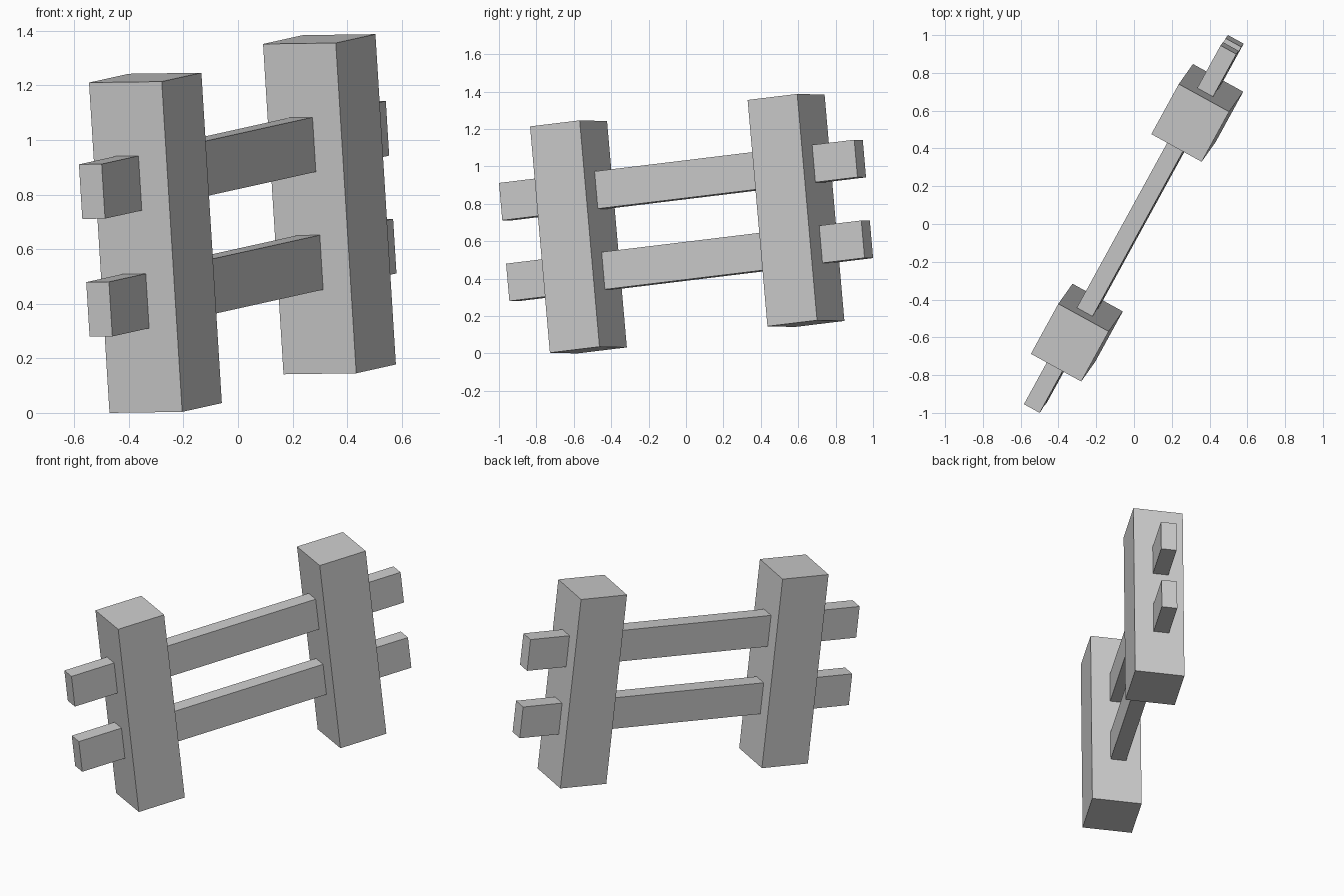
import bpy
from mathutils import Matrix, Vector

if "Cube" in bpy.data.objects:
    bpy.data.objects.remove(bpy.data.objects["Cube"])

# Tilted fence frame: local x = across, y = along the rails, z = up the posts
along = Vector((0.478, 0.872, 0.106)).normalized()
up = Vector((-0.061, -0.086, 0.994))
up = (up - along * up.dot(along)).normalized()
across = along.cross(up)
frame = Matrix((across, along, up)).transposed().to_4x4()
frame.translation = (-0.265, -0.522, 0.018)  # foot of the near post


def box(name, centre, size):
    bpy.ops.mesh.primitive_cube_add(size=1)
    ob = bpy.context.object
    ob.name = name
    ob.data.transform(Matrix.Translation(centre) @ Matrix.Diagonal((*size, 1)))
    ob.matrix_world = frame
    return ob


# Two square posts
POST_H, POST_W, SPACING = 1.217, 0.304, 1.334
for name, y in (("near_post", 0), ("far_post", SPACING)):
    box(name, (0, y, POST_H / 2), (POST_W, POST_W, POST_H))

# Two rails running through both posts
for name, z in (("lower_rail", 0.41), ("upper_rail", 0.844)):
    box(name, (-0.012, 0.655, z), (0.095, 2.178, 0.201))
